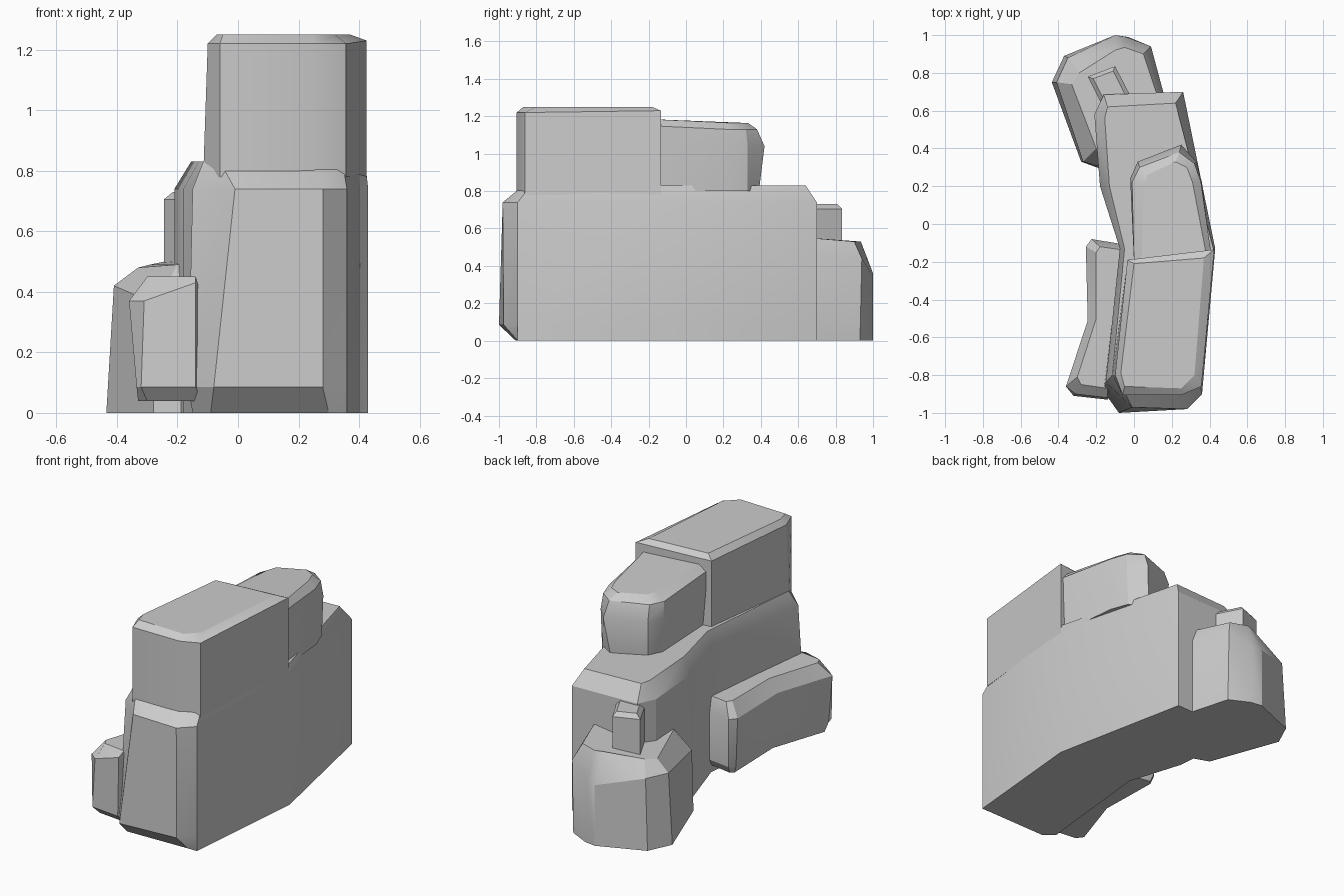
import bpy, bmesh, math


def loft(name, rings, angle=28):
    """Skin matching rings (z, [(x, y) or (x, y, dz)...]) into a capped rock."""
    bm = bmesh.new()
    loops = []
    for z, pts in rings:
        loops.append([bm.verts.new((p[0], p[1], z + (p[2] if len(p) > 2 else 0))) for p in pts])
    n = len(loops[0])
    for a, b in zip(loops, loops[1:]):
        for i in range(n):
            j = (i + 1) % n
            bm.faces.new((a[i], a[j], b[j], b[i]))
    bm.faces.new(loops[0][::-1])
    bm.faces.new(loops[-1])
    bmesh.ops.recalc_face_normals(bm, faces=bm.faces)
    me = bpy.data.meshes.new(name)
    bm.to_mesh(me)
    bm.free()
    ob = bpy.data.objects.new(name, me)
    bpy.context.collection.objects.link(ob)
    bpy.ops.object.select_all(action='DESELECT')
    ob.select_set(True)
    bpy.context.view_layer.objects.active = ob
    bpy.ops.object.shade_smooth_by_angle(angle=math.radians(angle))
    return ob


# Curved main cliff, undercut at the front foot and bevelled along the top
sides = [(0.36, -0.90), (0.43, -0.13), (0.26, 0.70), (-0.16, 0.685),
         (-0.21, 0.58), (-0.18, 0.20), (-0.075, -0.13)]
loft("main_cliff", [
    (0.0, [(-0.09, -0.91), (0.30, -0.90)] + sides + [(-0.15, -0.86)]),
    (0.085, [(-0.08, -1.0), (0.28, -0.975)] + sides + [(-0.165, -0.88)]),
    (0.74, [(-0.01, -0.97), (0.28, -0.98)] + sides + [(-0.15, -0.84)]),
    (0.83, [(-0.06, -0.87), (0.25, -0.87), (0.345, -0.83), (0.42, -0.13), (0.22, 0.64),
            (-0.14, 0.62), (-0.155, 0.56), (-0.13, 0.20), (-0.05, -0.13), (-0.115, -0.80)]),
])

# Tall upper block over the front half
loft("upper_front_block", [
    (0.78, [(-0.06, -0.905), (0.25, -0.905), (0.357, -0.86), (0.425, -0.135), (-0.035, -0.19), (-0.115, -0.80)]),
    (1.22, [(-0.06, -0.905), (0.25, -0.905), (0.357, -0.86), (0.425, -0.135, .01), (-0.035, -0.19), (-0.10, -0.80)]),
    (1.25, [(-0.05, -0.86), (0.25, -0.87), (0.32, -0.80), (0.37, -0.18), (0.0, -0.21), (-0.07, -0.79)]),
])

# Lower, rounder upper block behind it
loft("upper_rear_block", [
    (0.80, [(0.02, -0.20), (0.40, -0.20), (0.36, 0.22), (0.32, 0.33), (0.22, 0.39), (0.04, 0.30), (0.0, 0.22)]),
    (1.04, [(0.0, -0.20), (0.41, -0.20), (0.36, 0.22), (0.33, 0.33), (0.25, 0.42), (0.02, 0.33), (-0.02, 0.24)]),
    (1.13, [(0.0, -0.20, .02), (0.415, -0.20, .02), (0.355, 0.22), (0.32, 0.32), (0.24, 0.38), (0.03, 0.30), (-0.01, 0.22)]),
    (1.165, [(0.04, -0.20, .02), (0.39, -0.20, .02), (0.31, 0.22), (0.28, 0.30), (0.22, 0.33), (0.07, 0.26), (0.05, 0.20)]),
])

# Bent slab leaning against the left flank
loft("left_slab", [
    (0.04, [(-0.12, -0.89), (-0.30, -0.87), (-0.33, -0.83), (-0.22, -0.50), (-0.23, -0.13), (-0.21, -0.11), (-0.04, -0.14), (-0.06, -0.50)]),
    (0.085, [(-0.14, -0.93), (-0.32, -0.91), (-0.335, -0.86), (-0.23, -0.50), (-0.245, -0.12), (-0.22, -0.085), (-0.04, -0.11), (-0.06, -0.50)]),
    (0.37, [(-0.14, -0.92, .06), (-0.31, -0.90), (-0.36, -0.86), (-0.245, -0.51), (-0.255, -0.12), (-0.225, -0.08), (-0.04, -0.11), (-0.06, -0.50)]),
    (0.45, [(-0.14, -0.87), (-0.28, -0.85), (-0.30, -0.81), (-0.20, -0.50), (-0.20, -0.15), (-0.18, -0.12), (-0.04, -0.14), (-0.06, -0.50)]),
])

# Large boulder at the back
loft("back_boulder", [
    (0.0, [(-0.17, 0.29), (-0.28, 0.33), (-0.435, 0.75), (-0.37, 0.89), (-0.10, 1.0), (-0.03, 0.99), (0.09, 0.93), (0.16, 0.68)]),
    (0.36, [(-0.17, 0.30), (-0.27, 0.33), (-0.41, 0.75, .06), (-0.35, 0.88, .06), (-0.10, 1.0), (-0.04, 0.99), (0.09, 0.94, .08), (0.16, 0.68, .10)]),
    (0.53, [(-0.15, 0.36, -.03), (-0.20, 0.40, -.04), (-0.33, 0.74, -.05), (-0.29, 0.80, -.04), (-0.10, 0.92), (-0.05, 0.935), (0.05, 0.90), (0.13, 0.66, .02)]),
])

# Small leaning pillar on the boulder
loft("small_pillar", [
    (0.44, [(-0.165, 0.62), (-0.245, 0.78), (-0.10, 0.835), (-0.02, 0.68)]),
    (0.705, [(-0.165, 0.62), (-0.245, 0.78), (-0.10, 0.835), (-0.02, 0.68)]),
    (0.73, [(-0.155, 0.65), (-0.215, 0.77), (-0.11, 0.81), (-0.05, 0.69)]),
])
